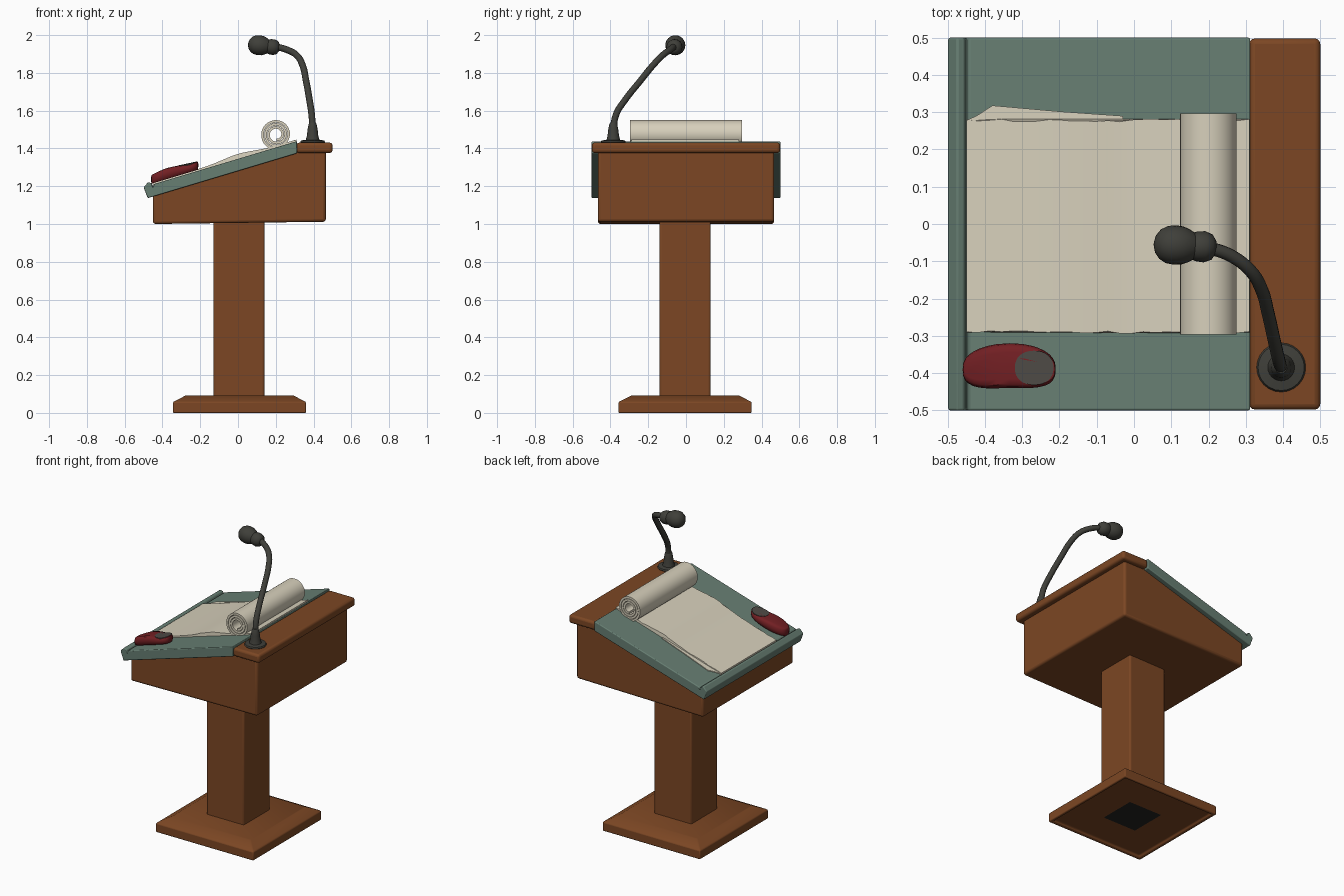
import bpy, bmesh, math, random
from mathutils import Vector, Matrix

random.seed(4)
if "Cube" in bpy.data.objects:
    bpy.data.objects.remove(bpy.data.objects["Cube"], do_unlink=True)


def material(name, r, g, b):
    m = bpy.data.materials.new(name)
    m.use_nodes = True
    m.diffuse_color = (r, g, b, 1)
    bsdf = m.node_tree.nodes["Principled BSDF"]
    bsdf.inputs["Base Color"].default_value = (r, g, b, 1)
    bsdf.inputs["Roughness"].default_value = 0.8
    return m


WOOD = material("brown wood", 0.2, 0.062, 0.017)
GREEN = material("grey green leather", 0.135, 0.21, 0.17)
PAPER = material("cream paper", 0.68, 0.63, 0.50)
METAL = material("charcoal metal", 0.05, 0.05, 0.042)
RED = material("dark red", 0.17, 0.014, 0.017)
GREY = material("warm grey", 0.075, 0.068, 0.06)
DARK = material("dark recess", 0.016, 0.016, 0.014)


def finish(name, bm, mats, bevel=0, segments=3):
    """Turn a bmesh into a softly bevelled, smooth shaded object."""
    bmesh.ops.recalc_face_normals(bm, faces=bm.faces)
    mesh = bpy.data.meshes.new(name)
    bm.to_mesh(mesh)
    bm.free()
    for m in mats:
        mesh.materials.append(m)
    ob = bpy.data.objects.new(name, mesh)
    bpy.context.collection.objects.link(ob)
    if bevel:
        mod = ob.modifiers.new("soft edges", "BEVEL")
        mod.width, mod.segments, mod.limit_method = bevel, segments, "ANGLE"
    bpy.ops.object.select_all(action="DESELECT")
    ob.select_set(True)
    bpy.context.view_layer.objects.active = ob
    bpy.ops.object.shade_smooth_by_angle(angle=math.radians(40))
    return ob


def loft(bm, rings):
    """Skin closed loops of points and cap both ends."""
    loops = [[bm.verts.new(p) for p in ring] for ring in rings]
    for a, b in zip(loops, loops[1:]):
        n = len(a)
        for i in range(n):
            j = (i + 1) % n
            bm.faces.new((a[i], a[j], b[j], b[i]))
    bm.faces.new(loops[0])
    bm.faces.new(loops[-1])


def prism(name, profile, y0, y1, mat, bevel=0, wobble=0):
    """Extrude an (x, z) profile along y."""
    bm = bmesh.new()
    loft(bm, [[(x, y + random.uniform(-wobble, wobble), z) for x, z in profile]
              for y in (y0, y1)])
    return finish(name, bm, [mat], bevel)


def square_stack(name, cx, cy, rings, mats, bevel):
    """Stack square rings given as (half width, z)."""
    bm = bmesh.new()
    corners = ((-1, -1), (1, -1), (1, 1), (-1, 1))
    loft(bm, [[(cx + sx * h, cy + sy * h, z) for sx, sy in corners] for h, z in rings])
    return finish(name, bm, mats, bevel)


def lathe(name, rings, start, axis, mat):
    """Revolve (radius, distance) rings around an axis from start."""
    turn = Vector(axis).to_track_quat("Z", "Y").to_matrix().to_4x4()
    place = Matrix.Translation(start) @ turn
    angles = [i * math.tau / 24 for i in range(24)]
    bm = bmesh.new()
    loft(bm, [[place @ Vector((r * math.cos(a), r * math.sin(a), d)) for a in angles]
              for r, d in rings])
    return finish(name, bm, [mat])


def board_z(x):
    """Height of the sloping board surface."""
    return 1.345 + 0.3 * x


# Foot with a hollow underside, and post
foot = square_stack("foot", 0.008, -0.005,
                    [(0.12, 0.014), (0.325, 0.014), (0.335, 0), (0.352, 0),
                     (0.352, 0.058), (0.285, 0.092)], [WOOD, DARK], 0.006)
for face in foot.data.polygons:
    if face.normal.z < -0.9 and face.center.xy.length < 0.05:
        face.material_index = 1
square_stack("post", 0.005, -0.005, [(0.135, 0.08), (0.135, 1.03)], [WOOD], 0.01)

# Wedge shaped case and flat rear ledge
prism("case", [(-0.45, 1.0), (0.465, 1.012), (0.465, 1.4), (0.3, 1.4), (-0.45, 1.165)],
      -0.467, 0.467, WOOD, 0.014)
prism("rear_ledge", [(0.31, 1.376), (0.5, 1.376), (0.5, 1.431), (0.31, 1.431)],
      -0.498, 0.498, WOOD, 0.015)

# Sloping board with a groove and a raised lip at the low edge
prism("sloping_board",
      [(-0.478, 1.137), (0.312, 1.374), (0.312, board_z(0.312)),
       (-0.444, board_z(-0.444)), (-0.45, 1.2), (-0.456, 1.215),
       (-0.475, 1.222), (-0.5, 1.195)], -0.5, 0.5, GREEN, 0.006)


# Sheets of paper
def sheet(name, x0, x1, lift, bulge, y0, y1, wobble):
    xs = [x0 + (x1 - x0) * i / 24 for i in range(25)]
    top = [(x, board_z(x) + lift + bulge * math.exp(-(x / 0.11) ** 2)) for x in xs]
    under = [(x1, board_z(x1) - 0.005), (x0, board_z(x0) - 0.005)]
    return prism(name, top + under, y0, y1, PAPER, 0, wobble)


sheet("top_sheet", -0.45, 0.31, 0.009, 0.017, -0.29, 0.278, 0.004)
bm = bmesh.new()
outline = [(-0.445, 0.2), (-0.03, 0.2), (-0.03, 0.29), (-0.2, 0.302),
           (-0.38, 0.318), (-0.42, 0.292), (-0.445, 0.28)]
loft(bm, [[(x, y, board_z(x) + lift) for x, y in outline] for lift in (-0.004, 0.005)])
finish("under_sheet", bm, [PAPER])

# Rolled end of the paper: a spiral ribbon
turns, steps, pitch, thick = 3, 32, 0.016, 0.0135
outer, inner = [], []
for i in range(turns * steps + 1):
    a = -math.pi / 2 - i * math.tau / steps
    r = 0.084 - pitch * i / steps
    for side, radius in ((outer, r), (inner, r - thick)):
        side.append((0.203 + radius * math.cos(a), 1.474 + radius * math.sin(a)))
bm = bmesh.new()
ends = []
for y in (-0.297, 0.297):
    ends.append([[bm.verts.new((x, y, z)) for x, z in side] for side in (outer, inner)])
(fo, fi), (bo, bi) = ends
for a, b in ((fo, fi), (bo, bi), (fo, bo), (fi, bi)):
    for i in range(len(a) - 1):
        bm.faces.new((a[i], a[i + 1], b[i + 1], b[i]))
for i in (0, -1):
    bm.faces.new((fo[i], fi[i], bi[i], bo[i]))
finish("paper_roll", bm, [PAPER])


# Red handset lying on the board, with a grey oval pad
def blob(x, cx, cy, rx, ry, power):
    pts = []
    for i in range(32):
        a = i * math.tau / 32
        c, s = math.cos(a), math.sin(a)
        pts.append((cx + rx * math.copysign(abs(c) ** power, c),
                    cy + ry * math.copysign(abs(s) ** power, s)))
    return pts


def handset_top(x):
    return board_z(x) + 0.05 + 0.008 * math.sin((x + 0.33) * 24 + 2.6)


bm = bmesh.new()
rings = []
for scale, level in ((0.8, 0), (0.95, 0.2), (1, 0.5), (0.95, 0.8), (0.84, 0.95), (0.6, 1)):
    ring = blob(0, -0.335, -0.386, 0.125 * (0.9 + 0.1 * scale), 0.06 * scale, 0.75)
    rings.append([(x, y + 0.006 * math.cos((x + 0.33) * 20),
                   board_z(x) + 0.006 + level * (handset_top(x) - board_z(x)))
                  for x, y in ring])
loft(bm, rings)
finish("handset", bm, [RED])

bm = bmesh.new()
pad = blob(0, -0.268, -0.386, 0.052, 0.046, 0.9)
loft(bm, [[(x, y, handset_top(x) + lift) for x, y in pad] for lift in (0.0, 0.008)])
finish("handset_pad", bm, [GREY])

# Microphone stand
lathe("microphone_foot", [(0.062, 0), (0.066, 0.006), (0.062, 0.014), (0.036, 0.018),
                          (0.03, 0.04), (0.027, 0.07), (0.021, 0.1), (0.016, 0.11)],
      (0.395, -0.385, 1.428), (0, 0, 1), METAL)

# Bent neck
path = [(0.396, -0.386, 1.49), (0.39, -0.37, 1.58), (0.378, -0.32, 1.66),
        (0.36, -0.24, 1.76), (0.342, -0.175, 1.84), (0.312, -0.125, 1.892),
        (0.26, -0.085, 1.922), (0.19, -0.06, 1.942)]
curve = bpy.data.curves.new("microphone_neck", "CURVE")
curve.dimensions = "3D"
curve.bevel_depth, curve.bevel_resolution, curve.use_fill_caps = 0.0175, 4, True
spline = curve.splines.new("BEZIER")
spline.bezier_points.add(len(path) - 1)
for point, co in zip(spline.bezier_points, path):
    point.co = co
    point.handle_left_type = point.handle_right_type = "AUTO"
spline.resolution_u = 6
curve.materials.append(METAL)
neck = bpy.data.objects.new("microphone_neck", curve)
bpy.context.collection.objects.link(neck)

# Two-bulb microphone head
lathe("microphone_head",
      [(0.018, 0), (0.034, 0.01), (0.042, 0.03), (0.04, 0.052), (0.037, 0.06),
       (0.044, 0.072), (0.051, 0.09), (0.053, 0.11), (0.05, 0.132), (0.04, 0.15),
       (0.024, 0.162), (0.006, 0.167)],
      (0.219, -0.063, 1.932), (-0.165, 0.01, 0.022), METAL)
